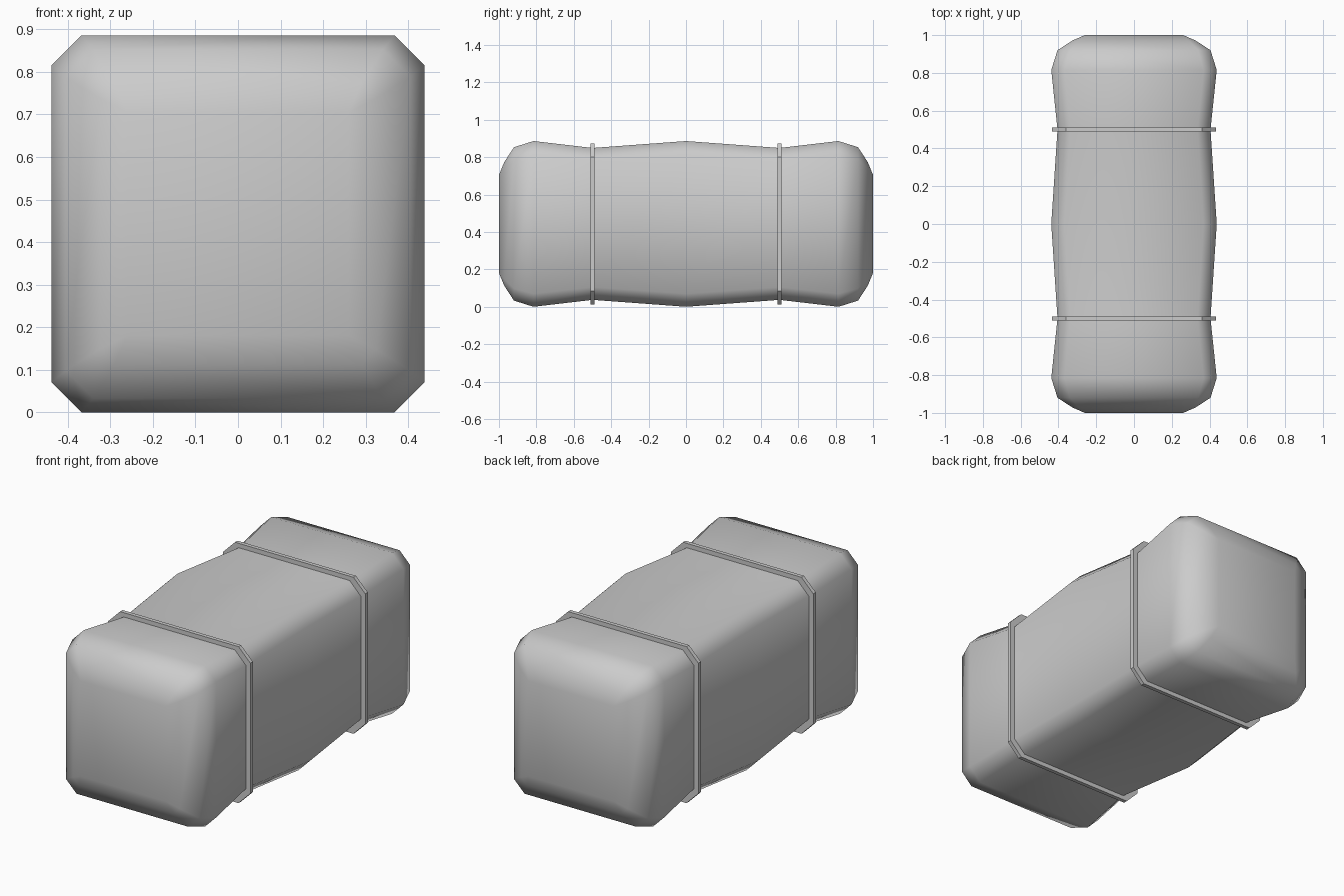
import bpy, bmesh

if "Cube" in bpy.data.objects:
    bpy.data.objects.remove(bpy.data.objects["Cube"])

CZ = 0.443  # height of the long axis


def ring(bm, y, hx, hz, c):
    """Chamfered rectangle across the y axis."""
    pts = [(hx, -hz + c), (hx, hz - c), (hx - c, hz), (-hx + c, hz),
           (-hx, hz - c), (-hx, -hz + c), (-hx + c, -hz), (hx - c, -hz)]
    return [bm.verts.new((x, y, z + CZ)) for x, z in pts]


def bridge(bm, a, b):
    for i in range(8):
        j = (i + 1) % 8
        bm.faces.new((a[i], a[j], b[j], b[i]))


def finish(bm, name):
    bmesh.ops.remove_doubles(bm, verts=bm.verts, dist=1e-4)
    bmesh.ops.recalc_face_normals(bm, faces=bm.faces)
    me = bpy.data.meshes.new(name)
    bm.to_mesh(me)
    bm.free()
    ob = bpy.data.objects.new(name, me)
    bpy.context.collection.objects.link(ob)
    return ob


# Bulging body: half profile (y, half width, half height, chamfer), mirrored
half = [(0.32 * 0, 0.438, 0.443, 0.07), (0.5, 0.405, 0.406, 0.068),
        (0.815, 0.438, 0.443, 0.07), (0.92, 0.405, 0.41, 0.065),
        (0.972, 0.325, 0.33, 0.035), (1.0, 0.26, 0.262, 0.0)]
profile = [(-y, a, b, c) for y, a, b, c in reversed(half[1:])] + half
bm = bmesh.new()
rings = [ring(bm, *p) for p in profile]
for a, b in zip(rings, rings[1:]):
    bridge(bm, a, b)
bm.faces.new(rings[0])
bm.faces.new(rings[-1])
body = finish(bm, "body")
body.data.shade_smooth()

# Two flat straps in the waists
for side, name in ((-1, "front_strap"), (1, "back_strap")):
    bm = bmesh.new()
    y0, y1 = side * 0.5 - 0.011, side * 0.5 + 0.011
    loop = [ring(bm, y0, 0.40, 0.40, 0.066), ring(bm, y0, 0.433, 0.431, 0.072),
            ring(bm, y1, 0.433, 0.431, 0.072), ring(bm, y1, 0.40, 0.40, 0.066)]
    for k in range(4):
        bridge(bm, loop[k], loop[(k + 1) % 4])
    finish(bm, name)
